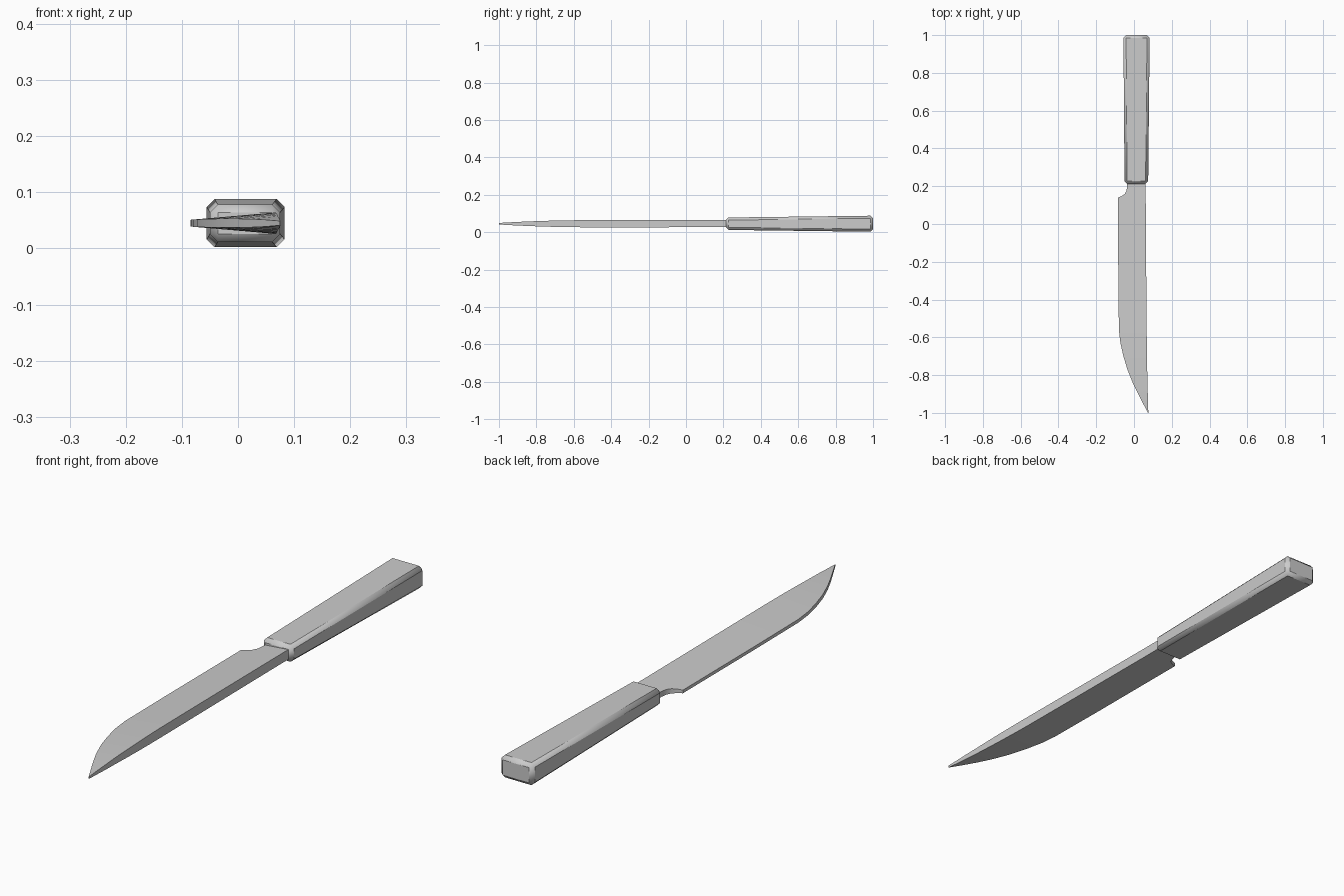
import bpy, bmesh

cube = bpy.data.objects.get("Cube")
if cube:
    bpy.data.objects.remove(cube, do_unlink=True)

MID_Z = 0.045

steel = bpy.data.materials.new("plain grey")
steel.use_nodes = True
GREY = (0.6, 0.6, 0.6, 1)
steel.diffuse_color = GREY
steel.node_tree.nodes["Principled BSDF"].inputs["Base Color"].default_value = GREY


def loft(name, rings, angle):
    """Skin a closed solid through four-cornered rings."""
    bm = bmesh.new()
    loops = [[bm.verts.new(p) for p in ring] for ring in rings]
    for a, b in zip(loops, loops[1:]):
        for i in range(4):
            j = (i + 1) % 4
            bm.faces.new((a[i], a[j], b[j], b[i]))
    bm.faces.new(loops[0])
    bm.faces.new(loops[-1])
    bmesh.ops.recalc_face_normals(bm, faces=bm.faces)
    mesh = bpy.data.meshes.new(name)
    bm.to_mesh(mesh)
    bm.free()
    obj = bpy.data.objects.new(name, mesh)
    bpy.context.collection.objects.link(obj)
    mesh.materials.append(steel)
    bpy.ops.object.select_all(action="DESELECT")
    obj.select_set(True)
    bpy.context.view_layer.objects.active = obj
    bpy.ops.object.shade_smooth_by_angle(angle=angle)
    return obj


def ring(y, x0, x1, half0, half1):
    """Cross-section with its own half thickness on each side."""
    return [(x0, y, MID_Z - half0), (x1, y, MID_Z - half1),
            (x1, y, MID_Z + half1), (x0, y, MID_Z + half0)]


# Blade: (y, cutting edge x, spine x), with the notch beside the handle
stations = [
    (0.30, -0.036, 0.062), (0.20, -0.036, 0.062), (0.175, -0.04, 0.062),
    (0.158, -0.05, 0.062), (0.147, -0.066, 0.062), (0.14, -0.085, 0.062),
    (-0.30, -0.083, 0.065), (-0.56, -0.08, 0.067), (-0.63, -0.072, 0.068),
    (-0.70, -0.056, 0.069), (-0.77, -0.035, 0.07), (-0.84, -0.007, 0.071),
    (-0.90, 0.022, 0.073), (-0.95, 0.048, 0.074), (-1.0, 0.074, 0.076),
]


def half_thickness(x, y):
    wedge = 0.006 + 0.013 * (x + 0.085) / 0.15
    t = min(1, max(0, (-0.5 - y) / 0.5))
    return wedge * (1 - 0.8 * t * t)


loft("blade", [ring(y, a, b, half_thickness(a, y), half_thickness(b, y))
               for y, a, b in stations], 0.5)

# Handle: tapered block with chamfered, softly shaded edges
handle = loft("handle", [ring(0.213, -0.05, 0.075, 0.033, 0.033),
                         ring(1.0, -0.056, 0.083, 0.043, 0.043)], 1.2)
bevel = handle.modifiers.new("soft edges", "BEVEL")
bevel.width = 0.014
bevel.segments = 1
bevel.limit_method = "ANGLE"
